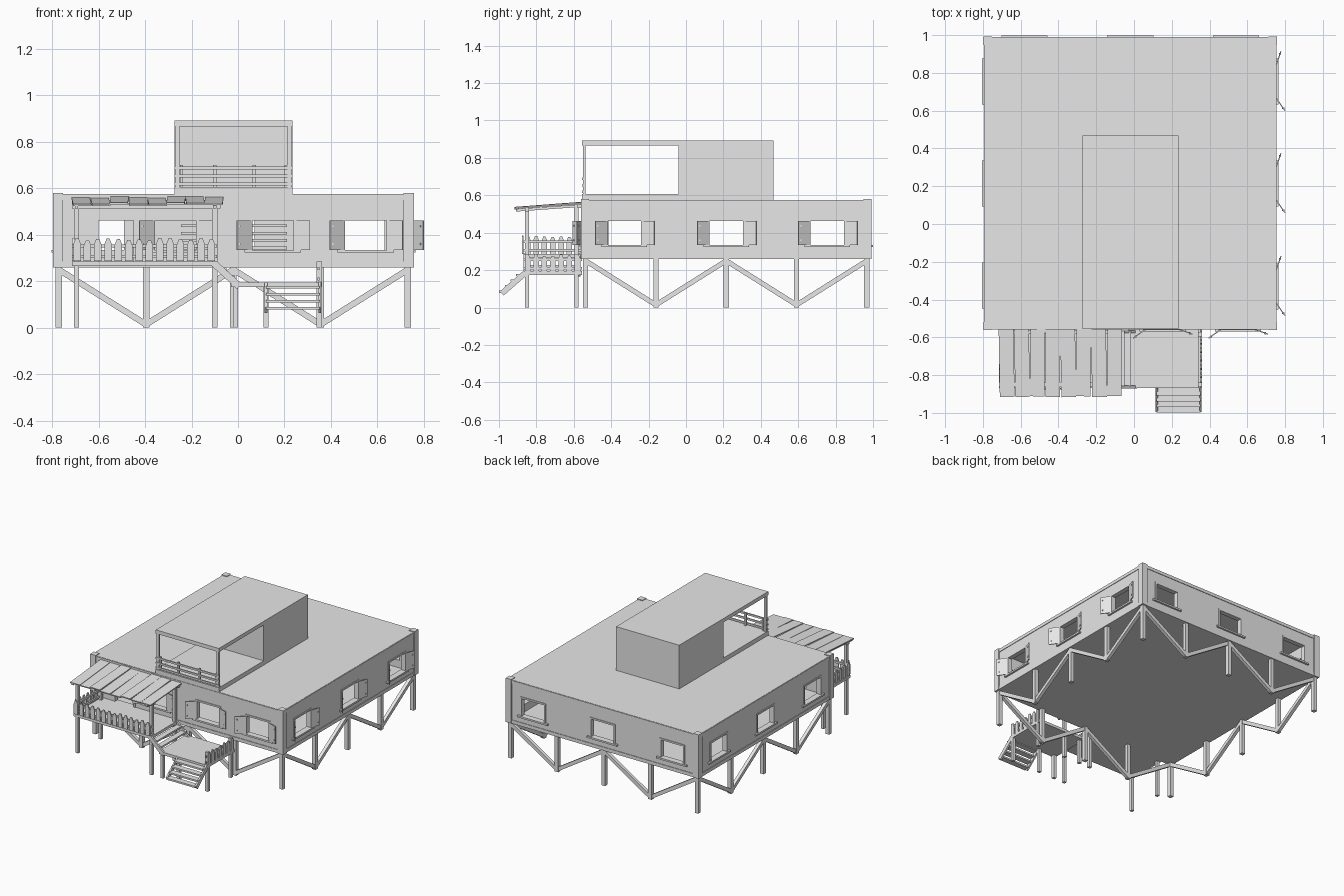
import bpy, bmesh, math, random
from mathutils import Matrix, Vector

random.seed(4)
if "Cube" in bpy.data.objects:
    bpy.data.objects.remove(bpy.data.objects["Cube"])

grey = bpy.data.materials.new("plain grey")
grey.use_nodes = True
grey.diffuse_color = (0.8, 0.8, 0.8, 1)
grey.node_tree.nodes["Principled BSDF"].inputs["Base Color"].default_value = (0.8, 0.8, 0.8, 1)

SQUARE = [(-.5, -.5), (.5, -.5), (.5, .5), (-.5, .5)]
PICKET = [(-.5, -.5), (.5, -.5), (.5, .25), (.2, .5), (-.2, .5), (-.5, .25)]


def box(x0, x1, y0, y1, z0, z1):
    """Matrix that maps a unit cube onto the given extents."""
    return (Matrix.Translation(((x0 + x1) / 2, (y0 + y1) / 2, (z0 + z1) / 2))
            @ Matrix.Diagonal((x1 - x0, y1 - y0, z1 - z0, 1)))


def beam(p, q, wide, thick):
    """Matrix that maps a unit cube onto a bar from p to q."""
    p, q = Vector(p), Vector(q)
    d = (q - p).normalized()
    side = d.cross(Vector((0, 0, 1))).normalized()
    up = side.cross(d)
    rot = Matrix((d, side, up)).transposed().to_4x4()
    return (Matrix.Translation((p + q) / 2) @ rot
            @ Matrix.Diagonal(((q - p).length, wide, thick, 1)))


def make(name, pieces, profile=SQUARE):
    """One object from many copies of a unit prism."""
    bm = bmesh.new()
    for m in pieces:
        a = [bm.verts.new(m @ Vector((x, -.5, z))) for x, z in profile]
        b = [bm.verts.new(m @ Vector((x, .5, z))) for x, z in profile]
        bm.faces.new(a)
        bm.faces.new(b[::-1])
        for i in range(len(a)):
            j = (i + 1) % len(a)
            bm.faces.new((a[j], a[i], b[i], b[j]))
    bmesh.ops.recalc_face_normals(bm, faces=bm.faces)
    mesh = bpy.data.meshes.new(name)
    bm.to_mesh(mesh)
    bm.free()
    mesh.materials.append(grey)
    ob = bpy.data.objects.new(name, mesh)
    bpy.context.collection.objects.link(ob)
    return ob


# House shell: four walls in a shared local frame (outside is local -y)
CENTRE, HALF, LOW, TOP = Vector((-.02, .215, 0)), .77, .26, .573
SILL, HEAD, OPEN = .335, .462, .09
sides = {
    "front": (0, [-.25, .17, .57], True),
    "left": (90, [-.545, 0, .54], True),
    "back": (180, [-.56, 0, .56], False),
    "right": (270, [-.54, 0, .54], False),
}
for side, (angle, windows, shuttered) in sides.items():
    frame = Matrix.Translation(CENTRE) @ Matrix.Rotation(math.radians(angle), 4, "Z")

    def local(*extents):
        return frame @ box(*extents)

    out = -HALF
    holes = [(u - OPEN, u + OPEN, SILL) for u in windows]
    if side == "front":
        holes.insert(0, (-.58, -.43, .285))
    walls, trims, sills, shutters = [], [], [], []
    edge = -HALF
    for a, b, bottom in holes:
        walls += [local(edge, a, out, out + .03, LOW, TOP),
                  local(a, b, out, out + .03, LOW, bottom),
                  local(a, b, out, out + .03, HEAD, TOP)]
        edge = b
        trims += [local(a - .012, a, out - .005, out + .03, bottom, HEAD + .012),
                  local(b, b + .012, out - .005, out + .03, bottom, HEAD + .012),
                  local(a, b, out - .005, out + .03, HEAD, HEAD + .012)]
    walls.append(local(edge, HALF, out, out + .03, LOW, TOP))
    trims += [local(-HALF, HALF, out - .004, out, LOW, .285),
              local(-HALF, HALF, out - .004, out, .55, TOP)]
    for u in windows:
        sills.append(local(u - .122, u + .122, out - .014, out + .02, SILL - .012, SILL))
        if shuttered:
            # left leaf swings further out than the right leaf
            for s, dx, dy in ((-1, .065, .045), (1, .07, .024)):
                h = Vector((u + s * OPEN, out - .004, 0))
                e = h + Vector((s * dx, -dy, 0))
                mid = Vector((0, 0, (SILL + HEAD) / 2))
                shutters.append(frame @ beam(h + mid, e + mid, .006, HEAD - SILL))
                for z in (SILL + .025, HEAD - .025):
                    c = h.lerp(e, .8)
                    shutters.append(local(c.x - .004, c.x + .004, c.y - .006, c.y + .006, z - .004, z + .004))
    make(side + "_wall", walls)
    make(side + "_wall_trim", trims)
    make(side + "_window_sills", sills)
    if shutters:
        make(side + "_shutters", shutters)

X0, X1 = CENTRE.x - HALF, CENTRE.x + HALF
Y0, Y1 = CENTRE.y - HALF, CENTRE.y + HALF
make("floor", [box(X0, X1, Y0, Y1, LOW, .28)])
make("flat_roof", [box(X0, X1, Y0, Y1, .55, .575)])
make("corner_boards", [box(x - .022, x + .022, y - .022, y + .022, LOW, .58)
                       for x in (X0 + .015, X1 - .015) for y in (Y0 + .015, Y1 - .015)])

# Inner stairs rising to the upper room
make("inner_stairs", [box(-.245, .21, -.2 + .045 * i, -.14 + .045 * i, .305 + .032 * i, .317 + .032 * i)
                      for i in range(8)])

# Stilts and zigzag braces under every edge
posts, braces = [], []
inset = HALF - .018
for angle in (0, 90, 180, 270):
    frame = Matrix.Translation(CENTRE) @ Matrix.Rotation(math.radians(angle), 4, "Z")
    us = [inset * k / 2 for k in (-2, -1, 0, 1, 2)]
    for i in range(4):
        posts.append(frame @ box(us[i] - .014, us[i] + .014, -inset - .014, -inset + .014, 0, LOW))
        za, zb = (.25, .014) if i % 2 == 0 else (.014, .25)
        braces.append(frame @ beam((us[i], -inset, za), (us[i + 1], -inset, zb), .024, .026))
make("stilts", posts)
make("stilt_braces", braces)

# Upper room with a roofed balcony
TX0, TX1, TY0, TY1 = -.273, .235, -.556, .468
make("upper_room", [box(TX0, TX1, -.04, TY1, TOP, .88)])
make("balcony_floor", [box(TX0, TX1, TY0, -.04, TOP - .01, .606)])
make("upper_roof", [box(TX0, TX1, TY0, TY1, .866, .893)])
make("balcony_posts", [box(x, x + .018, TY0 + .004, TY0 + .02, .6, .87)
                       for x in (TX0 + .004, TX1 - .022)])
make("balcony_rail", [box(TX0, TX1, TY0, TY0 + .01, z, z + .013) for z in (.612, .646, .682)]
     + [box(x, x + .014, TY0 + .01, TY0 + .02, .6, .7) for x in (-.25, -.107, .063, .2)])

# Covered porch and lower landing
PX0, PX1, LX0, LX1, DY0, DY1 = -.715, -.09, -.03, .36, -.868, -.556
make("porch_deck", [box(PX0, PX1, DY0, DY1, .265, .285)])
make("landing_deck", [box(LX0, LX1, DY0, DY1, .175, .195)])
make("porch_posts", [box(x - .011, x + .011, y - .011, y + .011, 0, z)
                     for x in (-.695, -.1) for y, z in ((-.85, .522), (-.585, .545))])
make("landing_posts", [box(x - .011, x + .011, y - .011, y + .011, 0, z)
                       for x, z in ((-.01, .18), (.12, .18), (.35, .285)) for y in (-.85, -.585)])

# Sloping porch roof of uneven planks on battens
planks = []
width = .0815
for i in range(8):
    x = -.715 + width * (i + .5)
    lift, skew, end = (random.uniform(-.004, .004) for _ in range(3))
    planks.append(beam((x - skew, -.914 + end, .531 + lift), (x + skew, -.556, .558 + lift), width - .003, .008))
make("porch_roof_planks", planks)
make("porch_roof_frame", [box(-.715, -.075, y - .01, y + .01, z - .018, z)
                          for y, z in ((-.85, .531), (-.57, .55))]
     + [beam((x, -.91, .52), (x, -.556, .545), .014, .014) for x in (-.695, -.1)])

# Picket fences
pickets, rails = [], []
for i in range(14):
    x = PX0 + .022 + i * .0445
    h = random.uniform(.088, .1)
    pickets.append(box(x - .016, x + .016, DY0 - .008, DY0, .287, .287 + h))
rails += [box(PX0, PX1, DY0, DY0 + .01, z, z + .014) for z in (.3, .345)]
turn = Matrix.Rotation(math.pi / 2, 4, "Z")
for x, base in ((PX0, .287), (LX1 - .008, .19)):
    for i in range(7):
        y = DY0 + .022 + i * .0445
        h = random.uniform(.086, .098)
        # turned so the pointed outline faces sideways
        pickets.append(turn @ box(y - .015, y + .015, -x - .008, -x, base, base + h))
    xi = x + .008 if x < 0 else x - .01
    rails += [box(xi, xi + .01, DY0, DY1, base + dz, base + dz + .014) for dz in (.013, .058)]
make("fence_pickets", pickets, PICKET)
make("fence_rails", rails)

# Short steps from porch to landing, and stairs from landing to the ground
make("porch_step_stringers", [beam((-.105, y, .278), (.005, y, .178), .014, .03)
                              for y in (DY0 + .005, DY1 - .015)])
make("porch_steps", [box(x, x + .04, DY0 + .01, DY1 - .01, z, z + .012)
                     for x, z in ((-.09, .248), (-.055, .215))])
make("stair_stringers", [beam((x, DY0 + .01, .186), (x, -.985, .075), .012, .03)
                         for x in (.12, .352)])
make("stair_treads", [box(.12, .352, y - .021, y + .021, z - .012, z)
                      for y, z in ((-.888 - .03 * i, .18 - .03 * i) for i in range(4))])
